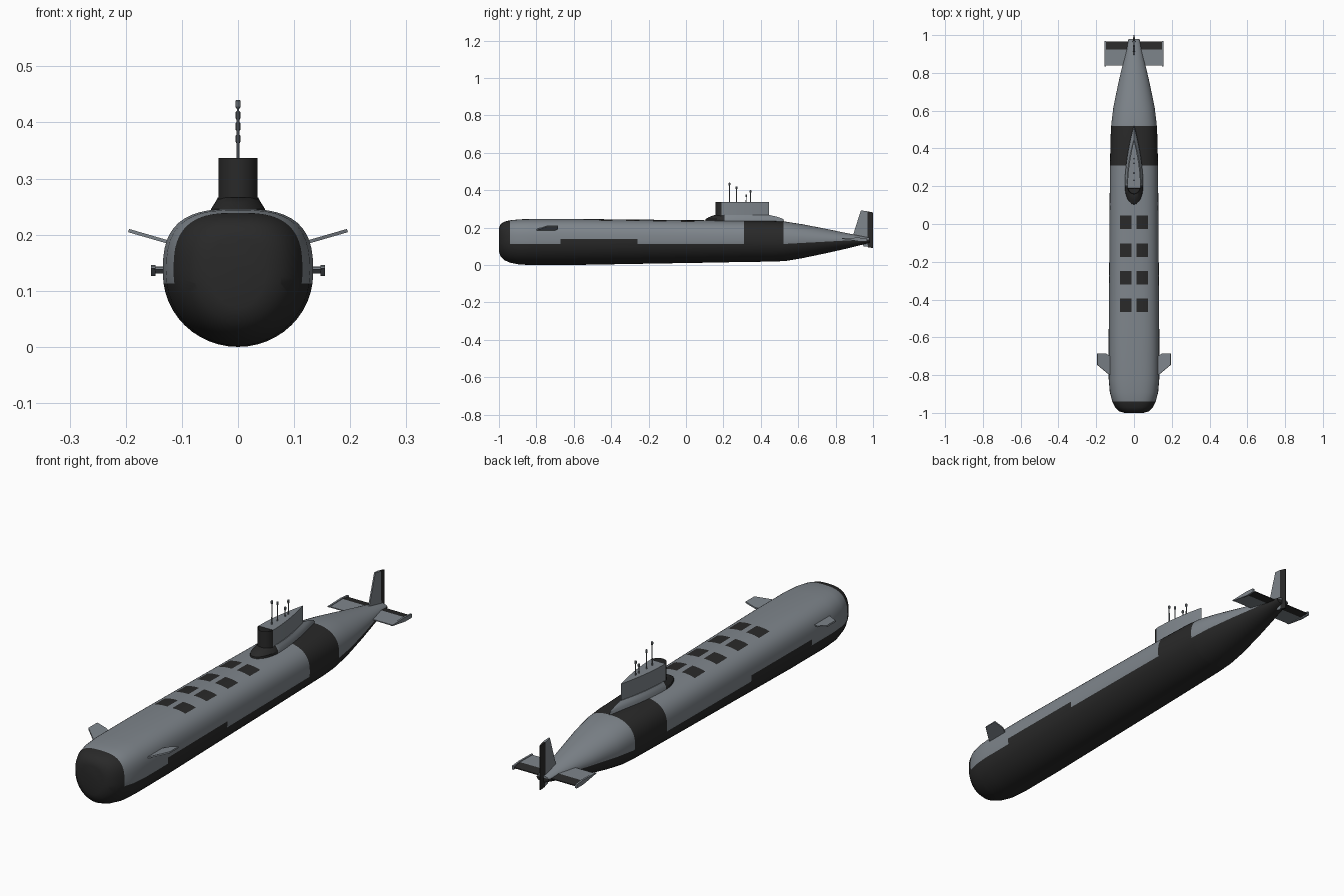
import bpy, bmesh, math
from mathutils import Vector

if "Cube" in bpy.data.objects:
    bpy.data.objects.remove(bpy.data.objects["Cube"])


def material(name, rgb):
    m = bpy.data.materials.new(name)
    m.diffuse_color = (*rgb, 1)
    m.use_nodes = True
    m.node_tree.nodes["Principled BSDF"].inputs["Base Color"].default_value = m.diffuse_color
    return m


GREY = material("hull_grey", (0.21, 0.235, 0.26))
DARK = material("dark_coating", (0.022, 0.022, 0.022))


def finish(name, bm, smooth=30, mats=(GREY, DARK)):
    bmesh.ops.recalc_face_normals(bm, faces=bm.faces)
    me = bpy.data.meshes.new(name)
    bm.to_mesh(me)
    bm.free()
    ob = bpy.data.objects.new(name, me)
    bpy.context.collection.objects.link(ob)
    for m in mats:
        me.materials.append(m)
    if smooth:
        bpy.ops.object.select_all(action='DESELECT')
        ob.select_set(True)
        bpy.context.view_layer.objects.active = ob
        bpy.ops.object.shade_smooth_by_angle(angle=math.radians(smooth))
    return ob


def loft(rings):
    bm = bmesh.new()
    rows = [[bm.verts.new(p) for p in r] for r in rings]
    n = len(rows[0])
    for a, b in zip(rows, rows[1:]):
        for i in range(n):
            j = (i + 1) % n
            bm.faces.new((a[i], a[j], b[j], b[i]))
    bm.faces.new(rows[0])
    bm.faces.new(rows[-1])
    return bm


def cut(bm, co, no, test=lambda c: True):
    faces = [f for f in bm.faces if test(f.calc_center_median())]
    geom = {v for f in faces for v in f.verts} | {e for f in faces for e in f.edges}
    bmesh.ops.bisect_plane(bm, geom=list(geom) + faces, dist=1e-5, plane_co=co, plane_no=no)


# Pressure hull: y, half width, bottom, top, upper squareness
stations = [
    (-1.0, .05, .07, .195, 2.4), (-.992, .078, .046, .218, 2.6), (-.97, .1, .025, .232, 2.8),
    (-.94, .115, .012, .239, 2.9), (-.89, .128, .002, .244, 2.9), (-.82, .134, 0, .246, 2.9),
    (-.6, .134, 0, .246, 2.9), (-.2, .131, .007, .242, 2.8), (.1, .129, .012, .239, 2.7),
    (.31, .127, .016, .237, 2.6), (.46, .124, .018, .235, 2.5), (.53, .12, .021, .232, 2.4),
    (.62, .109, .036, .218, 2.2), (.75, .082, .063, .193, 2), (.87, .054, .09, .168, 2),
    (.95, .036, .11, .152, 2), (.98, .029, .118, .146, 2)]


def section(y, w, zb, zt, n, count=48):
    mid = zb + .53 * (zt - zb)
    pts = []
    for i in range(count):
        t = 2 * math.pi * i / count
        c, s = math.cos(t), math.sin(t)
        e = 2 / n if s > 0 else 1
        x = math.copysign(abs(c) ** e, c) * w
        z = mid + (abs(s) ** e * (zt - mid) if s > 0 else s * (mid - zb))
        pts.append((x, y, z))
    return pts


hull = loft([section(*s) for s in stations])
hatch_y = (.01, -.14, -.285, -.43)
for y in (-.94, -.67, -.26, .31, .52):
    cut(hull, (0, y, 0), (0, 1, 0))
for y in hatch_y:
    for d in (-.036, .036):
        cut(hull, (0, y + d, 0), (0, 1, 0), lambda c: c.z > .2)
for x in (-.074, -.012, .012, .074):
    cut(hull, (x, 0, 0), (1, 0, 0), lambda c: c.z > .2 and any(abs(c.y - h) < .036 for h in hatch_y))


def is_stepped(c):
    return -.67 < c.y < -.26


cut(hull, (0, 0, .14), (0, 0, 1), is_stepped)
cut(hull, (0, 0, .113), (0, 0, 1), lambda c: c.y < .31 and not is_stepped(c))
cut(hull, (0, .52, .112), (0, -.055, 1), lambda c: c.y > .52)
for f in hull.faces:
    c = f.calc_center_median()
    water = .14 if is_stepped(c) else .113 if c.y < .52 else .112 + .055 * (c.y - .52)
    hatch = c.z > .2 and .012 < abs(c.x) < .074 and any(abs(c.y - h) < .036 for h in hatch_y)
    f.material_index = int(c.y < -.94 or .31 < c.y < .52 or c.z < water or hatch)
finish("hull", hull, 40)


# Sail and its fairing: teardrop outlines stacked upward
def teardrop(y0, y1, w, z, a, n=14):
    side = []
    for i in range(n + 1):
        t = 1 - math.cos(math.pi / 2 * i / n)
        side.append((w * math.sqrt(max(0, 1 - (1 - t) ** 2)), y0 + a * t * (y1 - y0)))
    for i in range(1, n + 1):
        t = i / n
        side.append((w * (1 - t ** 1.8), y0 + (a + (1 - a) * t) * (y1 - y0)))
    return [(x, y, z) for x, y in side] + [(-x, y, z) for x, y in side[-2:0:-1]]


fairing = loft([teardrop(*r, .24) for r in (
    (.1, .53, .05, .215), (.105, .52, .048, .246), (.125, .49, .041, .257), (.15, .45, .036, .266))])
sail = loft([teardrop(.157, .445, .035, z, .13) for z in (.25, .337)])
for name, bm, edge in (("sail_fairing", fairing, .205), ("sail", sail, .19)):
    cut(bm, (0, edge, 0), (0, 1, 0))
    for f in bm.faces:
        f.material_index = int(f.calc_center_median().y < edge)
    if name == "sail":
        # Open bridge well in the sail front
        bmesh.ops.recalc_face_normals(bm, faces=bm.faces)
        top = [f for f in bm.faces if f.material_index and f.normal.z > .9]
        bmesh.ops.inset_region(bm, faces=top, thickness=.004)
        bmesh.ops.translate(bm, vec=(0, 0, -.025), verts=list({v for f in top for v in f.verts}))
    finish(name, bm)


# Thin plates: each point is x, y, z, half thickness along the given direction
def plate(name, pts, direction, mat=GREY, mirror=False):
    bm = bmesh.new()
    d = Vector(direction).normalized()
    for s in ((1, -1) if mirror else (1,)):
        lo, hi = [], []
        for x, y, z, t in pts:
            for row, k in ((lo, -t), (hi, t)):
                p = Vector((x, y, z)) + d * k
                row.append(bm.verts.new((p.x * s, p.y, p.z)))
        bm.faces.new(lo)
        bm.faces.new(hi)
        for i in range(len(lo)):
            j = (i + 1) % len(lo)
            bm.faces.new((lo[i], lo[j], hi[j], hi[i]))
    return finish(name, bm, 0, (mat,))


plate("bow_planes", [(x, y, .187 + .29 * (x - .125), .003) for x, y in (
    (.11, -.81), (.135, -.795), (.195, -.745), (.195, -.685), (.15, -.685), (.11, -.71))],
    (-.29, 0, 1), mirror=True)
plate("stern_planes", [(.02, .84, .14, .002), (.15, .84, .14, .002),
                       (.15, .925, .137, .006), (.02, .925, .137, .006)], (0, 0, 1), mirror=True)
plate("elevators", [(.015, .925, .137, .006), (.149, .925, .137, .006),
                    (.149, .965, .134, .002), (.015, .965, .134, .002)], (0, 0, 1), DARK, True)
plate("stern_plane_tips", [(.151, .835, .14, .004), (.151, .835, .144, .004), (.151, .925, .146, .004),
                           (.151, .968, .142, .004), (.151, .968, .126, .004), (.151, .925, .126, .004)],
      (1, 0, 0), mirror=True)
plate("upper_fin", [(0, .89, .15, .003), (0, .935, .292, .003), (0, .97, .287, .006),
                    (0, .97, .13, .007)], (1, 0, 0))
plate("lower_fin", [(0, .93, .125, .003), (0, .95, .1, .003), (0, .972, .097, .006),
                    (0, .972, .13, .006)], (1, 0, 0))
plate("rudder", [(0, .968, .287, .006), (0, 1.0, .281, .002), (0, 1.0, .09, .002),
                 (0, .972, .095, .006)], (1, 0, 0), DARK)

# Masts with thicker heads
masts = bmesh.new()
circle = [(math.cos(i * math.pi / 4), math.sin(i * math.pi / 4)) for i in range(8)]
for y, top in ((.232, .44), (.27, .42), (.322, .378), (.345, .4)):
    prof = ((.003, .33), (.0022, top - .016), (.0048, top - .012), (.0048, top - .002), (.003, top))
    part = loft([[(c * r, y + s * r, z) for c, s in circle] for r, z in prof])
    tmp = bpy.data.meshes.new("mast_part")
    part.to_mesh(tmp)
    part.free()
    masts.from_mesh(tmp)
    bpy.data.meshes.remove(tmp)
finish("masts", masts)
